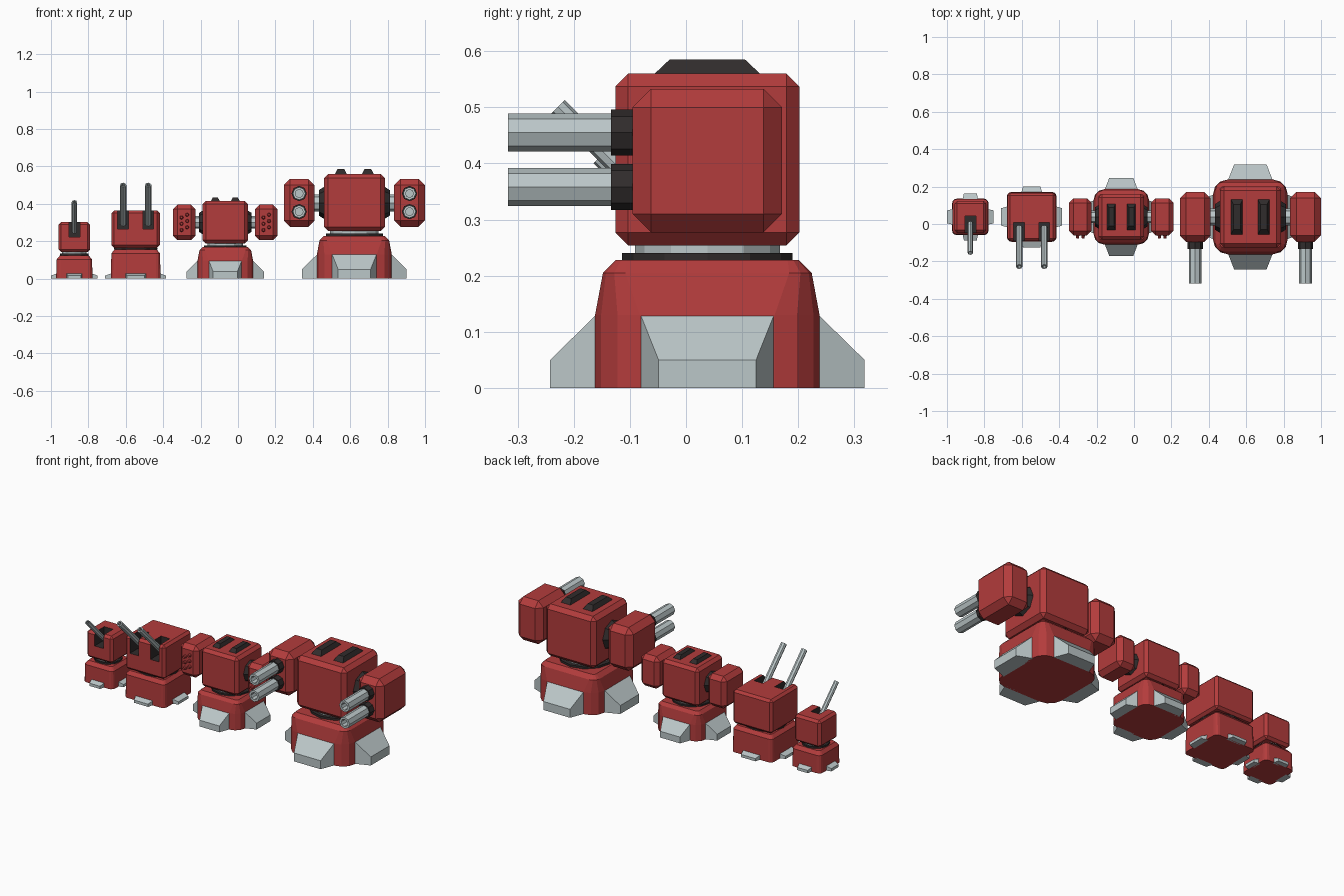
import bpy, bmesh, math
from mathutils import Matrix, Vector

if "Cube" in bpy.data.objects:
    bpy.data.objects.remove(bpy.data.objects["Cube"])


def material(name, rgb):
    m = bpy.data.materials.new(name)
    m.use_nodes = True
    m.diffuse_color = (*rgb, 1)
    m.node_tree.nodes["Principled BSDF"].inputs["Base Color"].default_value = (*rgb, 1)
    return m


RED = material("red armour", (0.45, 0.045, 0.045))
GREY = material("pale grey metal", (0.5, 0.57, 0.58))
DARK = material("dark metal", (0.03, 0.025, 0.025))
CY = 0.038


def finish(bm, name, *mats):
    bmesh.ops.recalc_face_normals(bm, faces=bm.faces)
    mesh = bpy.data.meshes.new(name)
    bm.to_mesh(mesh)
    bm.free()
    for m in mats:
        mesh.materials.append(m)
    ob = bpy.data.objects.new(name, mesh)
    bpy.context.collection.objects.link(ob)
    return ob


def box(name, centre, half, mat, bevel=0.0, taper=1.0):
    """Box from half sizes, with optional chamfer and narrowed top."""
    bm = bmesh.new()
    bmesh.ops.create_cube(bm, size=2)
    for v in bm.verts:
        k = taper if v.co.z > 0 else 1
        v.co = Vector((v.co.x * half[0], v.co.y * half[1], v.co.z * half[2]))
        if k != 1 and v.co.z > 0:
            inset = half[0] * (1 - k)
            v.co.x -= math.copysign(inset, v.co.x)
            v.co.y -= math.copysign(inset * 2, v.co.y)
    if bevel:
        bmesh.ops.bevel(bm, geom=bm.edges[:], offset=bevel, segments=1, affect='EDGES')
    bmesh.ops.translate(bm, verts=bm.verts, vec=centre)
    return finish(bm, name, mat)


def tube(name, start, end, r1, mat, r2=None, sides=8, bore=0.0):
    """Cylinder or cone between two points, optionally bored at its end."""
    a, b = Vector(start), Vector(end)
    d = b - a
    bm = bmesh.new()
    turn = d.to_track_quat('Z', 'Y').to_matrix().to_4x4()
    bmesh.ops.create_cone(bm, cap_ends=True, segments=sides, radius1=r1,
                          radius2=r1 if r2 is None else r2, depth=d.length,
                          matrix=Matrix.Translation((a + b) / 2) @ turn)
    if bore:
        tip = max(bm.faces, key=lambda f: f.calc_center_median().dot(d))
        bmesh.ops.inset_region(bm, faces=[tip], thickness=r1 * (1 - bore))
        hole = bmesh.ops.extrude_face_region(bm, geom=[tip])
        verts = [g for g in hole["geom"] if isinstance(g, bmesh.types.BMVert)]
        bmesh.ops.translate(bm, verts=verts, vec=-d * 0.3)
        if tip.is_valid:
            bmesh.ops.delete(bm, geom=[tip], context='FACES')
    return finish(bm, name, mat)


def pedestal(name, cx, rings):
    """Loft of rounded squares given as (height, half width, corner radius)."""
    bm = bmesh.new()
    loops = []
    for z, half, rad in rings:
        loop = []
        for q in range(4):
            mid = math.radians(45 + 90 * q)
            sx, sy = math.copysign(1, math.cos(mid)), math.copysign(1, math.sin(mid))
            for i in range(4):
                t = math.radians(90 * q + 30 * i)
                loop.append(bm.verts.new((cx + sx * (half - rad) + rad * math.cos(t),
                                          CY + sy * (half - rad) + rad * math.sin(t), z)))
        loops.append(loop)
    for lo, hi in zip(loops, loops[1:]):
        for i in range(len(lo)):
            j = (i + 1) % len(lo)
            bm.faces.new((lo[i], lo[j], hi[j], hi[i]))
    bm.faces.new(loops[0])
    bm.faces.new(loops[-1])
    return finish(bm, name, RED)


def feet(name, cx, inner, outer, w_in, w_out, z_in, z_out):
    """Four sloping wedge feet around the base."""
    for q in range(4):
        bm = bmesh.new()
        vs = [bm.verts.new((x, r, z)) for r, w, h in ((inner, w_in, z_in), (outer, w_out, z_out))
              for x, z in ((-w, 0), (w, 0), (w, h), (-w, h))]
        for ids in ((0, 1, 2, 3), (4, 5, 6, 7), (0, 1, 5, 4),
                    (1, 2, 6, 5), (2, 3, 7, 6), (3, 0, 4, 7)):
            bm.faces.new([vs[i] for i in ids])
        bm.transform(Matrix.Translation((cx, CY, 0)) @ Matrix.Rotation(math.pi / 2 * q, 4, 'Z'))
        finish(bm, f"{name}_foot_{q + 1}", GREY)


def neck(name, cx, r, z0, z1, z2):
    tube(name + "_turning_ring", (cx, CY, z0), (cx, CY, z1), r, DARK, sides=12)
    tube(name + "_neck", (cx, CY, z1), (cx, CY, z2), r * 0.85, GREY, sides=12)


def cut_slot(head, centre, half):
    """Recess with dark walls."""
    cutter = box("slot_cutter", centre, half, RED)
    cutter.data.materials.append(DARK)
    for p in cutter.data.polygons:
        p.material_index = 1
    if len(head.data.materials) < 2:
        head.data.materials.append(DARK)
    mod = head.modifiers.new("slot", 'BOOLEAN')
    mod.operation, mod.solver, mod.object = 'DIFFERENCE', 'EXACT', cutter
    deps = bpy.context.evaluated_depsgraph_get()
    mesh = bpy.data.meshes.new_from_object(head.evaluated_get(deps))
    head.modifiers.clear()
    head.data = mesh
    bpy.data.objects.remove(cutter)


def gun_turret(name, cx, base, base_z, head, z0, z1, gun_xs, gun_r, slot, tip, run, foot):
    """Small turret with raised barrels in slots."""
    pedestal(name + "_base", cx, ((0, base, 0.025), (base_z - 0.02, base - 0.003, 0.022),
                                  (base_z, base - 0.02, 0.015)))
    feet(name, cx, base - 0.01, foot[0], foot[1], foot[1] * 0.8, 0.03, 0.016)
    neck(name, cx, head * 0.9, base_z, base_z + 0.01, z0 + 0.01)
    body = box(name + "_head", (cx, CY, (z0 + z1) / 2), (head, head, (z1 - z0) / 2), RED, 0.014)
    front = CY - head
    depth, drop = slot
    for i, gx in enumerate(gun_xs):
        cut_slot(body, (cx + gx, front + depth / 2 - 0.02, z1 - drop / 2 + 0.02),
                 (0.029, depth / 2 + 0.02, drop / 2 + 0.02))
        tube(f"{name}_barrel_{i + 1}", (cx + gx, tip[0] + run, tip[1] - run),
             (cx + gx, tip[0], tip[1]), gun_r, GREY, bore=0.6)


def armed_turret(name, cx, s, missiles):
    """Large turret with two side pods; s scales every part."""
    def at(x, y, z):
        return (cx + x * s, CY + y * s, z * s)

    pedestal(name + "_base", cx, [tuple(v * s for v in ring) for ring in (
        (0, 0.2, 0.08), (0.13, 0.2, 0.08), (0.205, 0.186, 0.04), (0.228, 0.163, 0.02))])
    feet(name, cx, *[v * s for v in (0.19, 0.28, 0.122, 0.087, 0.138, 0.05)])
    neck(name, cx, 0.152 * s, 0.226 * s, 0.24 * s, 0.26 * s)
    box(name + "_head", at(0, 0, 0.407), (0.163 * s, 0.164 * s, 0.153 * s), RED, 0.023 * s)
    for side, label in ((1, "left"), (-1, "right")):
        part = f"{name}_{label}"
        # roof vent, shoulder and pod
        box(part + "_vent", at(0.072 * side, 0, 0.571), (0.033 * s, 0.097 * s, 0.014 * s),
            DARK, taper=0.55)
        tube(part + "_shoulder_cap", at(0.155 * side, 0, 0.405), at(0.19 * side, 0, 0.405),
             0.09 * s, DARK, 0.068 * s)
        tube(part + "_shoulder", at(0.17 * side, 0, 0.405), at(0.23 * side, 0, 0.405),
             0.045 * s, GREY)
        px = 0.295 * side
        box(part + "_pod", at(px, 0, 0.405), (0.082 * s, 0.133 * s, 0.128 * s), RED, 0.033 * s)
        if missiles:
            for col in (-1, 1):
                for row in (-1, 0, 1):
                    x, z = px + 0.02 * col, 0.405 + 0.045 * row + 0.01 * col
                    tube(f"{part}_missile", at(x, -0.125, z), at(x, -0.155, z),
                         0.015 * s, RED, 0.009 * s)
        else:
            for z in (0.358, 0.455):
                tube(f"{part}_collar", at(px, -0.125, z), at(px, -0.172, z), 0.041 * s, DARK)
                tube(f"{part}_barrel", at(px, -0.16, z), at(px, -0.355, z),
                     0.034 * s, GREY, bore=0.62)


gun_turret("single_gun", -0.875, 0.0975, 0.123, 0.085, 0.142, 0.302, (0,), 0.014,
           (0.09, 0.08), (-0.155, 0.41), 0.16, (0.125, 0.043))
gun_turret("twin_gun", -0.547, 0.133, 0.155, 0.129, 0.165, 0.365, (-0.067, 0.067), 0.017,
           (0.1, 0.1), (-0.228, 0.501), 0.21, (0.163, 0.058))
armed_turret("missile_turret", -0.068, 0.742, True)
armed_turret("cannon_turret", 0.622, 1.0, False)
